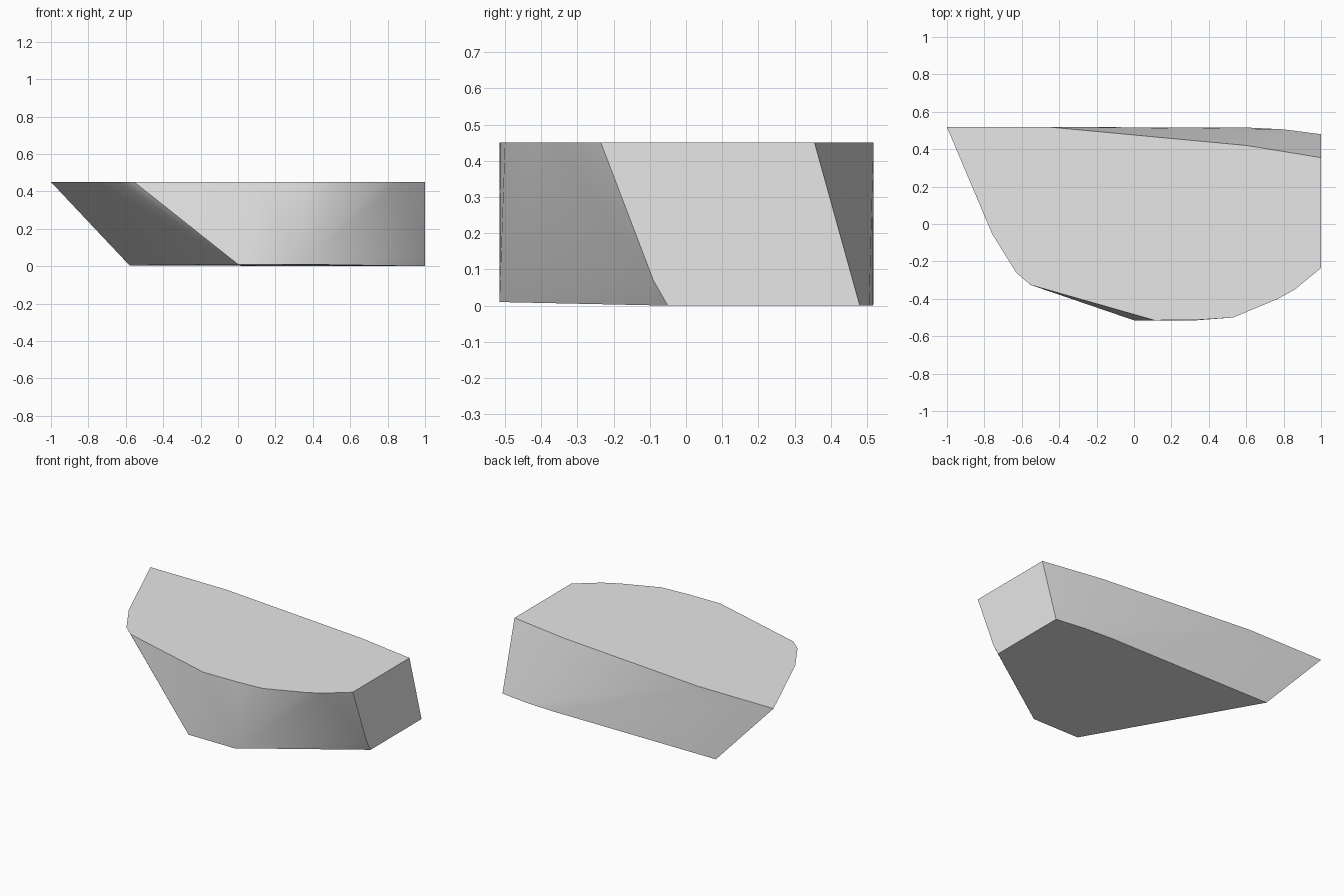
import bpy
import bmesh
import math

cube = bpy.data.objects.get("Cube")
if cube:
    bpy.data.objects.remove(cube, do_unlink=True)

# Single grey material
GREY = (0.8, 0.8, 0.8, 1.0)
mat = bpy.data.materials.new("light grey")
mat.use_nodes = True
mat.diffuse_color = GREY
mat.node_tree.nodes["Principled BSDF"].inputs["Base Color"].default_value = GREY

# Outline of the flat top
TOP = 0.45
top_rim = [(-1, 0.518), (-0.45, 0.518), (0.6, 0.42), (1, 0.355),
           (1, -0.235), (0.86, -0.35), (0.77, -0.4), (0.53, -0.5),
           (0.35, -0.512), (0.11, -0.515), (-0.555, -0.325),
           (-0.63, -0.26), (-0.76, -0.05)]

# Outline of the base, raised a little at the front
base_rim = [(-0.58, 0.518, 0.004), (0.6, 0.516, 0.001), (0.8, 0.506, 0),
            (1, 0.48, 0), (1, -0.05, 0), (0.335, -0.515, 0.01),
            (0, -0.515, 0.01)]

# Small bend on the front edge of the cut end
end_bend = [(1, -0.09, 0.07)]

# Wrap the outlines into one solid wedge
bm = bmesh.new()
for p in [(x, y, TOP) for x, y in top_rim] + base_rim + end_bend:
    bm.verts.new(p)
bmesh.ops.convex_hull(bm, input=bm.verts[:])

# Merge the triangles of the flat top and cut end
bmesh.ops.dissolve_limit(bm, angle_limit=math.radians(0.2),
                         verts=bm.verts[:], edges=bm.edges[:])
bmesh.ops.recalc_face_normals(bm, faces=bm.faces[:])

mesh = bpy.data.meshes.new("wedge_body")
bm.to_mesh(mesh)
bm.free()
body = bpy.data.objects.new("wedge_body", mesh)
bpy.context.collection.objects.link(body)
mesh.materials.append(mat)

# Smooth sides with crisp rims
bpy.ops.object.select_all(action="DESELECT")
body.select_set(True)
bpy.context.view_layer.objects.active = body
bpy.ops.object.shade_smooth_by_angle(angle=math.radians(30))
